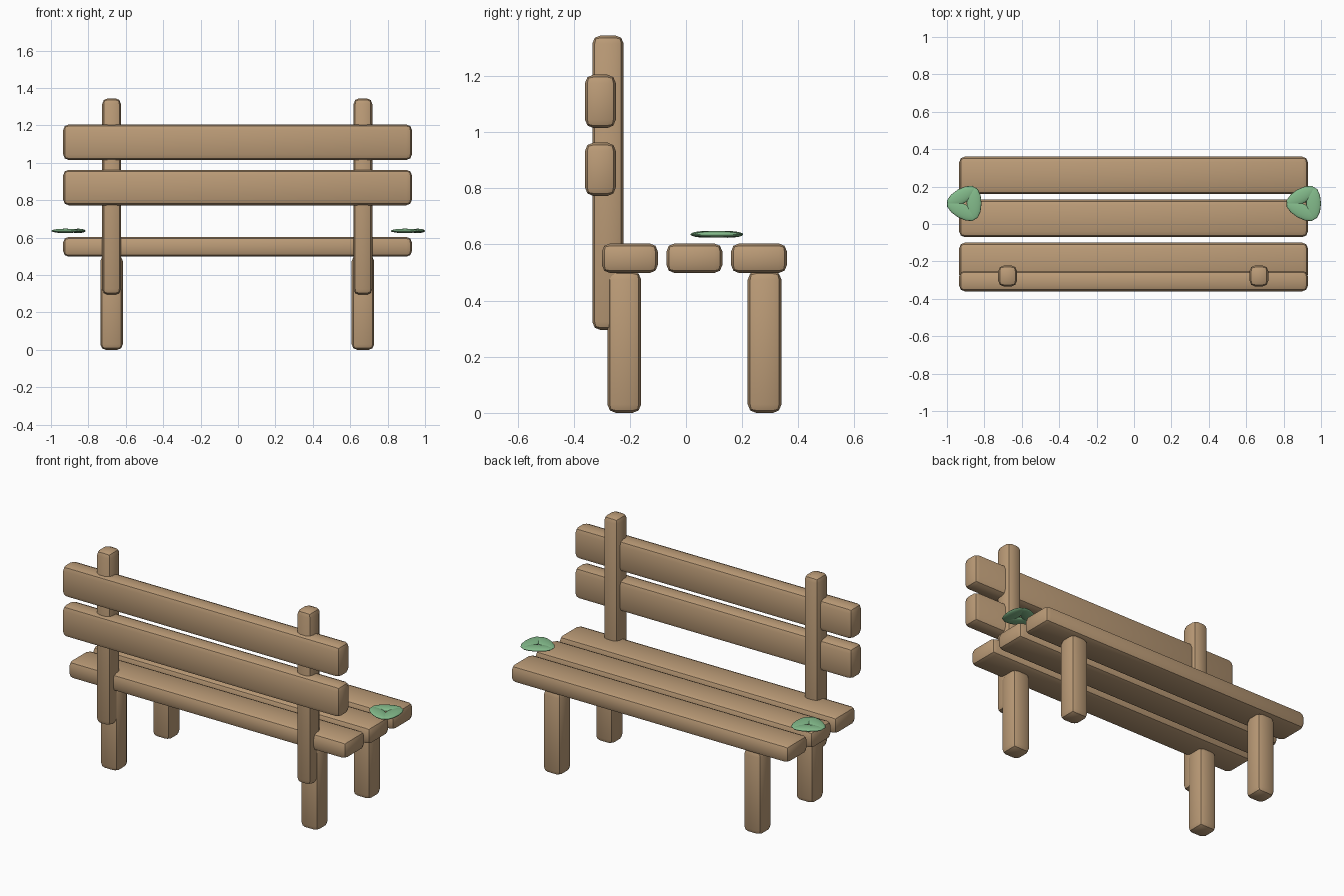
import bpy
import bmesh
from math import radians, cos, sin, pi

old = bpy.data.objects.get("Cube")
if old:
    bpy.data.objects.remove(old, do_unlink=True)


def make_material(name, colour):
    mat = bpy.data.materials.new(name)
    mat.use_nodes = True
    mat.diffuse_color = colour
    mat.node_tree.nodes["Principled BSDF"].inputs["Base Color"].default_value = colour
    return mat


wood = make_material("warm wood", (0.50, 0.33, 0.185, 1))
green = make_material("leaf green", (0.23, 0.50, 0.26, 1))


def finish(name, bm, mat):
    mesh = bpy.data.meshes.new(name)
    bm.to_mesh(mesh)
    bm.free()
    mesh.materials.append(mat)
    obj = bpy.data.objects.new(name, mesh)
    bpy.context.collection.objects.link(obj)
    bpy.ops.object.select_all(action="DESELECT")
    obj.select_set(True)
    bpy.context.view_layer.objects.active = obj
    bpy.ops.object.shade_smooth_by_angle(angle=radians(35))
    return obj


def timber(name, x, y, z, bevel=0.03):
    """Rounded beam spanning the given (min, max) ranges."""
    bm = bmesh.new()
    bmesh.ops.create_cube(bm, size=1)
    spans = (x, y, z)
    bmesh.ops.scale(bm, vec=[b - a for a, b in spans], verts=bm.verts)
    bmesh.ops.translate(bm, vec=[(a + b) / 2 for a, b in spans], verts=bm.verts)
    bmesh.ops.bevel(bm, geom=bm.edges[:], offset=bevel, segments=2,
                    profile=0.5, affect="EDGES")
    return finish(name, bm, wood)


# Seat and backrest planks
plank = (-0.935, 0.93)
for label, y in (("back", -0.2), ("middle", 0.03), ("front", 0.26)):
    timber("seat_slat_" + label, plank, (y - 0.1, y + 0.1), (0.498, 0.604))
for label, z in (("lower", 0.868), ("upper", 1.11)):
    timber("backrest_slat_" + label, plank, (-0.36, -0.25), (z - 0.095, z + 0.095))

# Legs and backrest posts on both sides
for side, x in (("right", -0.676), ("left", 0.668)):
    for label, y in (("back", -0.22), ("front", 0.28)):
        timber(f"leg_{label}_{side}", (x - 0.06, x + 0.06),
               (y - 0.06, y + 0.06), (0, 0.505))
    timber("backrest_post_" + side, (x - 0.05, x + 0.05),
           (-0.334, -0.222), (0.295, 1.345))

# Clusters of three flat leaves at the seat ends
for side, x in (("right", -0.9), ("left", 0.915)):
    for i in range(3):
        a = i * 2 * pi / 3
        bm = bmesh.new()
        bmesh.ops.create_uvsphere(bm, u_segments=12, v_segments=8, radius=1)
        leaf = finish(f"leaf_{side}_{i + 1}", bm, green)
        leaf.scale = (0.04, 0.088, 0.012)
        leaf.rotation_euler = (0, 0, a)
        leaf.location = (x + 0.045 * cos(a), 0.11 + 0.045 * sin(a), 0.636)
